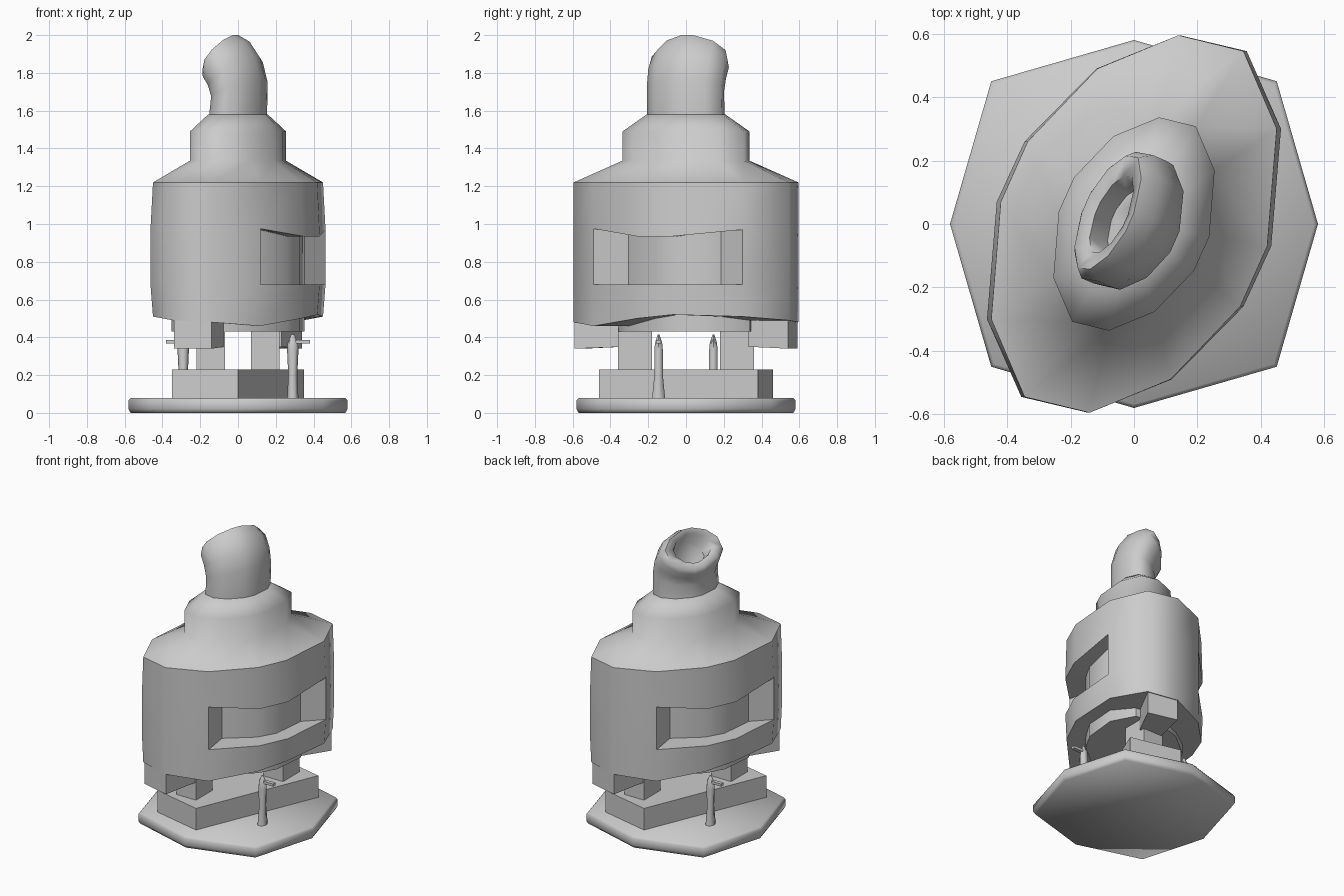
import bpy, bmesh, math

if "Cube" in bpy.data.objects:
    bpy.data.objects.remove(bpy.data.objects["Cube"])

# Half of the skewed oval outline; the other half is its 180 degree rotation
HALF = [(0.14, 0.595), (0.345, 0.545), (0.45, 0.30), (0.42, -0.07), (0.335, -0.26), (0.115, -0.49)]
HALF = HALF[::-1]                      # counter-clockwise
OUT = HALF + [(-x, -y) for x, y in HALF]
N = len(OUT)
CX, CY = 0.78, 0.62                    # inner core size relative to the outline


def finish(name, bm, angle=50):
    bmesh.ops.recalc_face_normals(bm, faces=bm.faces)
    me = bpy.data.meshes.new(name)
    bm.to_mesh(me)
    bm.free()
    ob = bpy.data.objects.new(name, me)
    bpy.context.collection.objects.link(ob)
    bpy.ops.object.select_all(action='DESELECT')
    ob.select_set(True)
    bpy.context.view_layer.objects.active = ob
    bpy.ops.object.shade_smooth_by_angle(angle=math.radians(angle))
    return ob


def loft(name, rings, caps=(True, True), angle=50):
    bm = bmesh.new()
    vs = [[bm.verts.new(p) for p in r] for r in rings]
    n = len(vs[0])
    for a, b in zip(vs, vs[1:]):
        for i in range(n):
            j = (i + 1) % n
            bm.faces.new((a[i], a[j], b[j], b[i]))
    if caps[0]:
        bm.faces.new(vs[0][::-1])
    if caps[1]:
        bm.faces.new(vs[-1])
    return finish(name, bm, angle)


def flat(pts, z, sx=1.0, sy=None):
    sy = sx if sy is None else sy
    return [(x * sx, y * sy, z) for x, y in pts]


# Octagonal foot plate with softened rims
octo = [(0.58, 0), (0.45, 0.45), (0, 0.58), (-0.45, 0.45),
        (-0.58, 0), (-0.45, -0.45), (0, -0.58), (0.45, -0.45)]
loft("base_plate", [flat(octo, 0.0, 0.98), flat(octo, 0.02), flat(octo, 0.065), flat(octo, 0.08, 0.98)], angle=65)

# Skewed plinth block on the plate
plinth = [(0, -0.46), (0.35, 0.38), (0, 0.46), (-0.35, -0.38)]
loft("plinth", [flat(plinth, 0.08), flat(plinth, 0.23)])

# Inner core visible through the windows and below the shell
loft("inner_core", [flat(OUT, 0.43, CX, CY), flat(OUT, 1.2, CX, CY)])

# Outer shell with two recessed side windows and a slight bulge
half_bottom = [0.46, 0.50, 0.52, 0.51, 0.49, 0.48]
half_top = [0.975, 0.935, 0.935, 0.97, 0.97, 0.97]
bot, top = half_bottom * 2, half_top * 2
bm = bmesh.new()


def column(i, sx, sy, bulge):
    x, y = OUT[i][0] * sx, OUT[i][1] * sy
    levels = ((bot[i], 1), (0.68, bulge), (top[i], bulge), (1.22, 1))
    return [bm.verts.new((x * b, y, z)) for z, b in levels]


outer = [column(i, 1, 1, 1.03) for i in range(N)]
inner = [column(i, CX, CY, 1) for i in range(N)]
for i in range(N):
    j = (i + 1) % N
    a, b, c, d = outer[i], outer[j], inner[i], inner[j]
    window = i % 6 < 3
    for k in range(3):
        if window and k == 1:
            continue
        bm.faces.new((a[k], b[k], b[k + 1], a[k + 1]))
    bm.faces.new((a[0], b[0], d[0], c[0]))
    if window:                          # sill and lintel
        for k in (1, 2):
            bm.faces.new((a[k], b[k], d[k], c[k]))
    if i % 6 in (0, 3):                 # jambs
        bm.faces.new((a[1], a[2], c[2], c[1]))
for v in [v for v in bm.verts if not v.link_faces]:
    bm.verts.remove(v)
finish("outer_shell", bm, 60)

# Sloped shoulder and neck collar
loft("shoulder_and_neck", [flat(OUT, 1.22), flat(OUT, 1.335, 0.565), flat(OUT, 1.49, 0.565),
                           flat(OUT, 1.58, 0.35)], (False, True), 65)


# Bent spout: each ring is tilted from its back point to its front point
def tilted(back, front, length):
    ring = []
    for x, y in OUT:
        p, l = 0.916 * x - 0.4 * y, (0.4 * x + 0.916 * y) * length
        t = p / 0.82 + 0.5
        q = front[0] + (back[0] - front[0]) * t
        z = front[1] + (back[1] - front[1]) * t
        ring.append((0.916 * q + 0.4 * l, -0.4 * q + 0.916 * l, z))
    return ring


loft("spout", [
    tilted((0.14, 1.56), (-0.14, 1.56), 0.345),
    tilted((0.14, 1.77), (-0.125, 1.66), 0.345),
    tilted((0.11, 1.88), (-0.14, 1.71), 0.35),
    tilted((0.05, 1.965), (-0.165, 1.75), 0.35),
    tilted((-0.015, 2.0), (-0.165, 1.79), 0.31),
    tilted((-0.03, 1.965), (-0.125, 1.81), 0.21),
    tilted((0.03, 1.88), (-0.07, 1.73), 0.18)], angle=70)


def spin(pts, s):
    return [(x * s, y * s, z) for x, y, z in pts]


for s, side in ((1, "front"), (-1, "back")):
    # Shell tab reaching inwards to the leg
    tab = [(-0.34, -0.54), (-0.14, -0.59), (-0.07, -0.33), (-0.23, -0.33)]
    hi = [(x, y, 0.52) for x, y in tab]
    lo = [(x, y, z) for (x, y), z in zip(tab, (0.34, 0.34, 0.35, 0.35))]
    loft(side + "_tab", [spin(lo, s), spin(hi, s)])

    # Leg between plinth and core
    leg = [(-0.22, -0.36), (-0.07, -0.36), (-0.07, -0.18), (-0.22, -0.18)]
    loft(side + "_leg", [spin([(x, y, 0.22) for x, y in leg], s),
                         spin([(x, y, 0.45) for x, y in leg], s)])

    # Slim pointed post with a small hook
    post = []
    for z, rx, ry in ((0.075, 0.03, 0.04), (0.2, 0.024, 0.026), (0.33, 0.03, 0.026),
                      (0.37, 0.028, 0.022), (0.415, 0.008, 0.005)):
        post.append(spin([(0.29 + rx * math.cos(a * math.pi / 3),
                           -0.145 + ry * math.sin(a * math.pi / 3), z) for a in range(6)], s))
    loft(side + "_post", post, angle=65)
    bar = [(-0.158, 0.367), (-0.132, 0.367), (-0.132, 0.385), (-0.158, 0.385)]
    loft(side + "_hook", [spin([(x, y, z) for y, z in bar], s) for x in (0.27, 0.38)])
